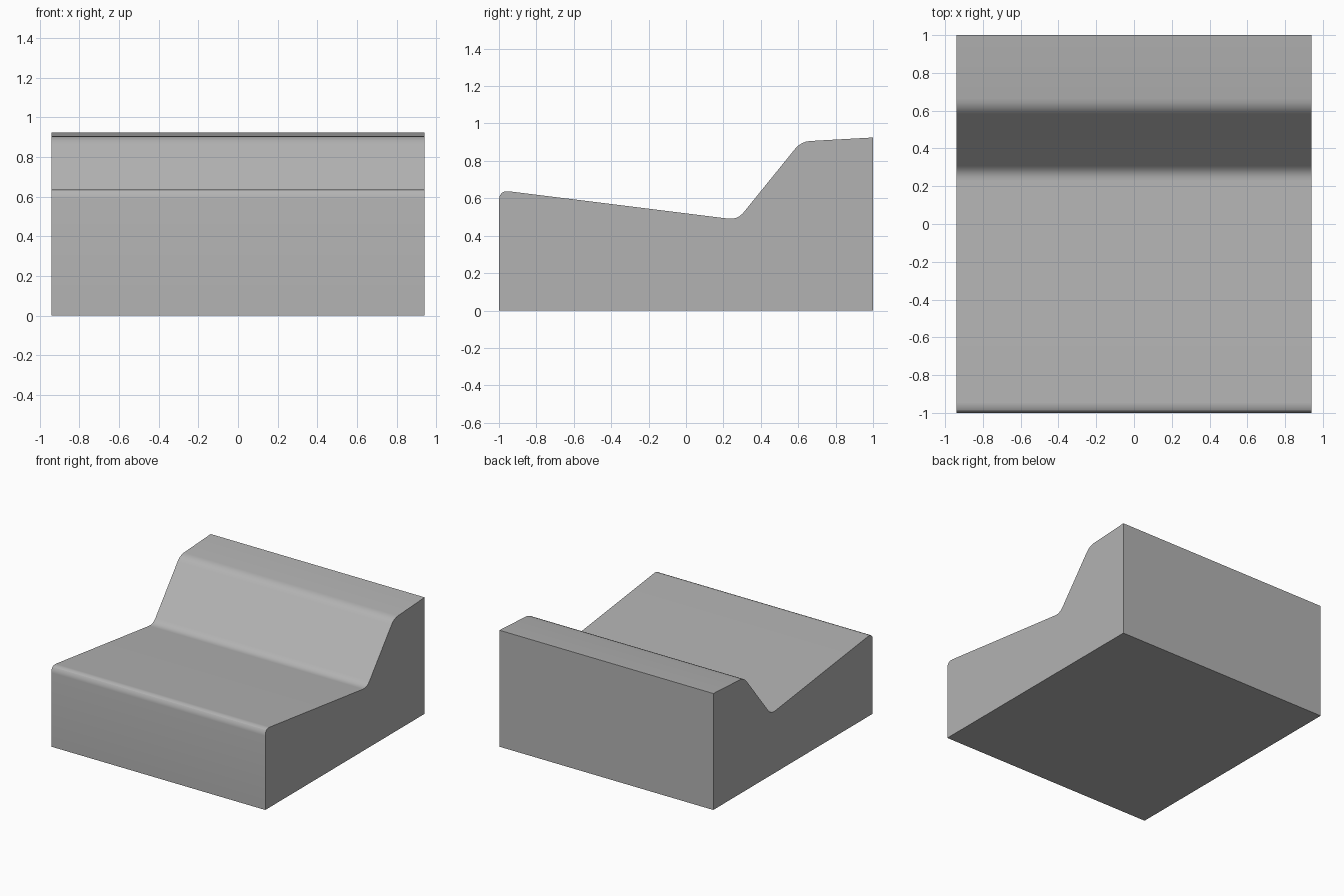
import bpy, bmesh, math
from mathutils import Vector

cube = bpy.data.objects.get("Cube")
if cube:
    bpy.data.objects.remove(cube, do_unlink=True)

HALF_WIDTH = 0.94

grey = bpy.data.materials.new("light grey")
grey.use_nodes = True
colour = (0.45, 0.45, 0.45, 1)
grey.diffuse_color = colour
grey.node_tree.nodes["Principled BSDF"].inputs["Base Color"].default_value = colour

# Side profile corners in (y, z), each with the length of its rounding
corners = [
    (-1.0, 0.0, 0), (1.0, 0.0, 0), (1.0, 0.925, 0),
    (0.615, 0.9035, 0.05),   # crest of the step
    (0.276, 0.485, 0.05),    # valley
    (-1.0, 0.644, 0.056),    # front lip
]


def rounded(points, steps=4):
    """Replace each rounded corner with a short curve."""
    result = []
    for i, (y, z, r) in enumerate(points):
        c = Vector((y, z))
        if r == 0:
            result.append(c)
            continue
        before = Vector(points[i - 1][:2])
        after = Vector(points[(i + 1) % len(points)][:2])
        a = c + (before - c).normalized() * r
        b = c + (after - c).normalized() * r
        for k in range(steps + 1):
            t = k / steps
            result.append(a * (1 - t) ** 2 + c * 2 * t * (1 - t) + b * t ** 2)
    return result


# Extrude the profile across the width
bm = bmesh.new()
side = bm.faces.new([bm.verts.new((-HALF_WIDTH, p.x, p.y)) for p in rounded(corners)])
extruded = bmesh.ops.extrude_face_region(bm, geom=[side], use_keep_orig=True)
moved = [v for v in extruded["geom"] if isinstance(v, bmesh.types.BMVert)]
bmesh.ops.translate(bm, verts=moved, vec=(2 * HALF_WIDTH, 0, 0))
bmesh.ops.recalc_face_normals(bm, faces=bm.faces)
mesh = bpy.data.meshes.new("stepped_block")
bm.to_mesh(mesh)
bm.free()

block = bpy.data.objects.new("stepped_block", mesh)
bpy.context.collection.objects.link(block)
mesh.materials.append(grey)

# Smooth the rounded bends, keep the outer edges sharp
bpy.ops.object.select_all(action="DESELECT")
block.select_set(True)
bpy.context.view_layer.objects.active = block
bpy.ops.object.shade_smooth_by_angle(angle=math.radians(30))
